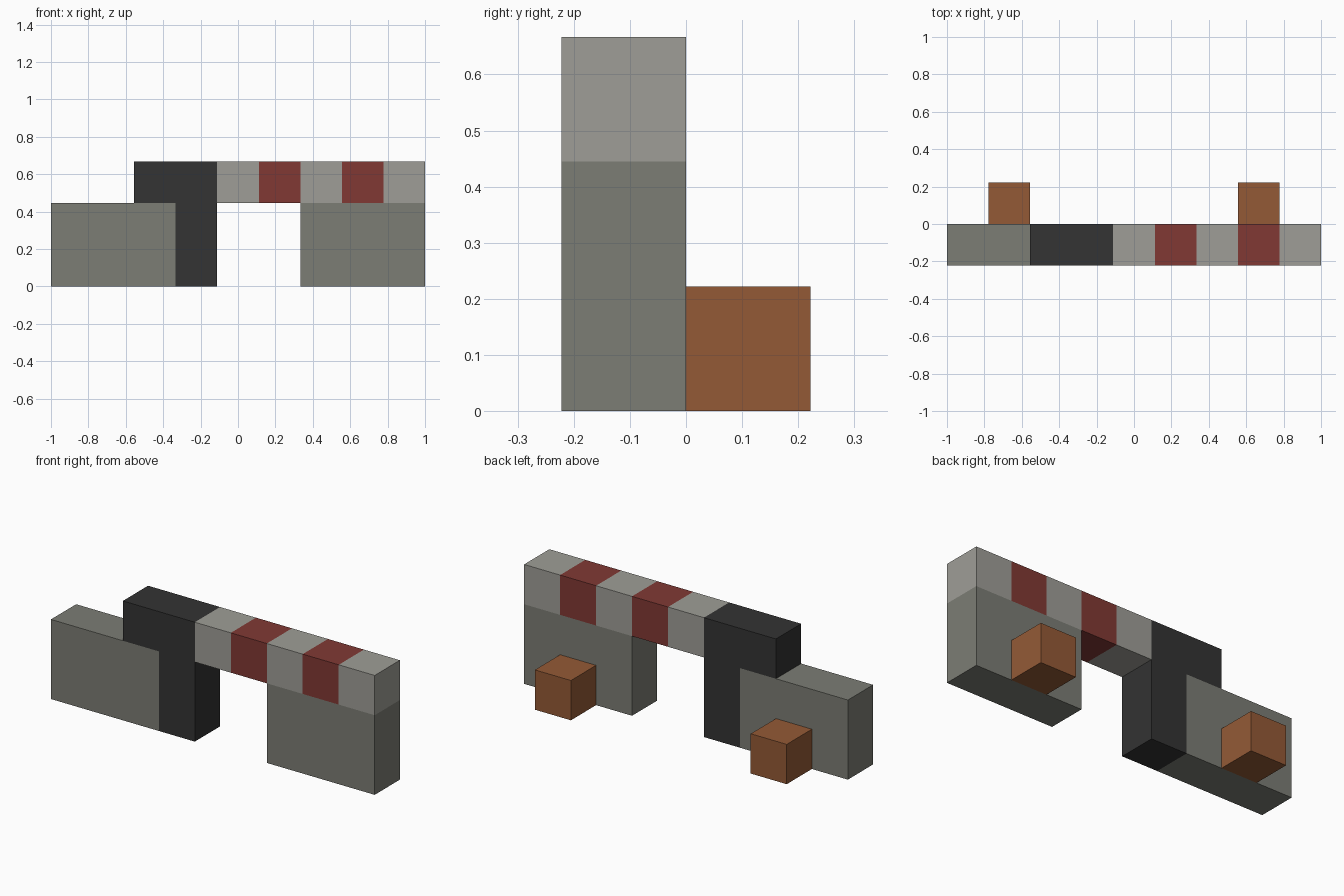
import bpy
import bmesh
from mathutils import Color, Vector

if "Cube" in bpy.data.objects:
    bpy.data.objects.remove(bpy.data.objects["Cube"], do_unlink=True)

U = 2 / 9  # one grid cell; the model is nine cells long


def material(name, r, g, b):
    rgb = Color((r / 255, g / 255, b / 255)).from_srgb_to_scene_linear()
    mat = bpy.data.materials.new(name)
    mat.use_nodes = True
    mat.diffuse_color = (*rgb, 1)
    bsdf = mat.node_tree.nodes["Principled BSDF"]
    bsdf.inputs["Base Color"].default_value = (*rgb, 1)
    bsdf.inputs["Roughness"].default_value = 0.9
    return mat


stone = material("stone grey", 124, 125, 117)
pale = material("pale grey", 159, 158, 151)
red = material("dull red", 129, 57, 52)
charcoal = material("charcoal", 51, 51, 51)
wood = material("wood brown", 148, 90, 54)


def extrude_profile(name, points, y, mats):
    """Extrude an x-z outline, given in cells from the right end, one cell back."""
    bm = bmesh.new()
    verts = [bm.verts.new((px * U - 1, y * U, pz * U)) for px, pz in points]
    face = bm.faces.new(verts)
    back = bmesh.ops.extrude_face_region(bm, geom=[face])["geom"]
    moved = [v for v in back if isinstance(v, bmesh.types.BMVert)]
    bmesh.ops.translate(bm, verts=moved, vec=Vector((0, U, 0)))
    bmesh.ops.recalc_face_normals(bm, faces=bm.faces)
    mesh = bpy.data.meshes.new(name)
    bm.to_mesh(mesh)
    bm.free()
    for mat in mats:
        mesh.materials.append(mat)
    obj = bpy.data.objects.new(name, mesh)
    bpy.context.collection.objects.link(obj)
    return obj


def rect(x0, x1, z0, z1):
    return [(x0, z0), (x1, z0), (x1, z1), (x0, z1)]


# Low walls at both ends, each with a wooden crate behind
for side, x0, crate_x in (("right", 0, 1), ("left", 6, 7)):
    extrude_profile(side + "_wall", rect(x0, x0 + 3, 0, 2), -1, [stone])
    extrude_profile(side + "_crate", rect(crate_x, crate_x + 1, 0, 1), 0, [wood])

# Pivot post with its counterweight overhang
extrude_profile("pivot_post", [(3, 0), (4, 0), (4, 3), (2, 3), (2, 2), (3, 2)],
                -1, [charcoal])

# Striped barrier arm: cut into cells, every second one red
arm = extrude_profile("barrier_arm", rect(4, 9, 2, 3), -1, [pale, red])
bm = bmesh.new()
bm.from_mesh(arm.data)
for cell in range(5, 9):
    bmesh.ops.bisect_plane(bm, geom=bm.verts[:] + bm.edges[:] + bm.faces[:],
                           plane_co=(cell * U - 1, 0, 0), plane_no=(1, 0, 0))
for f in bm.faces:
    cell = int((f.calc_center_median().x + 1) / U)
    f.material_index = int(cell in (5, 7) and abs(f.normal.x) < 0.5)
bm.to_mesh(arm.data)
bm.free()
